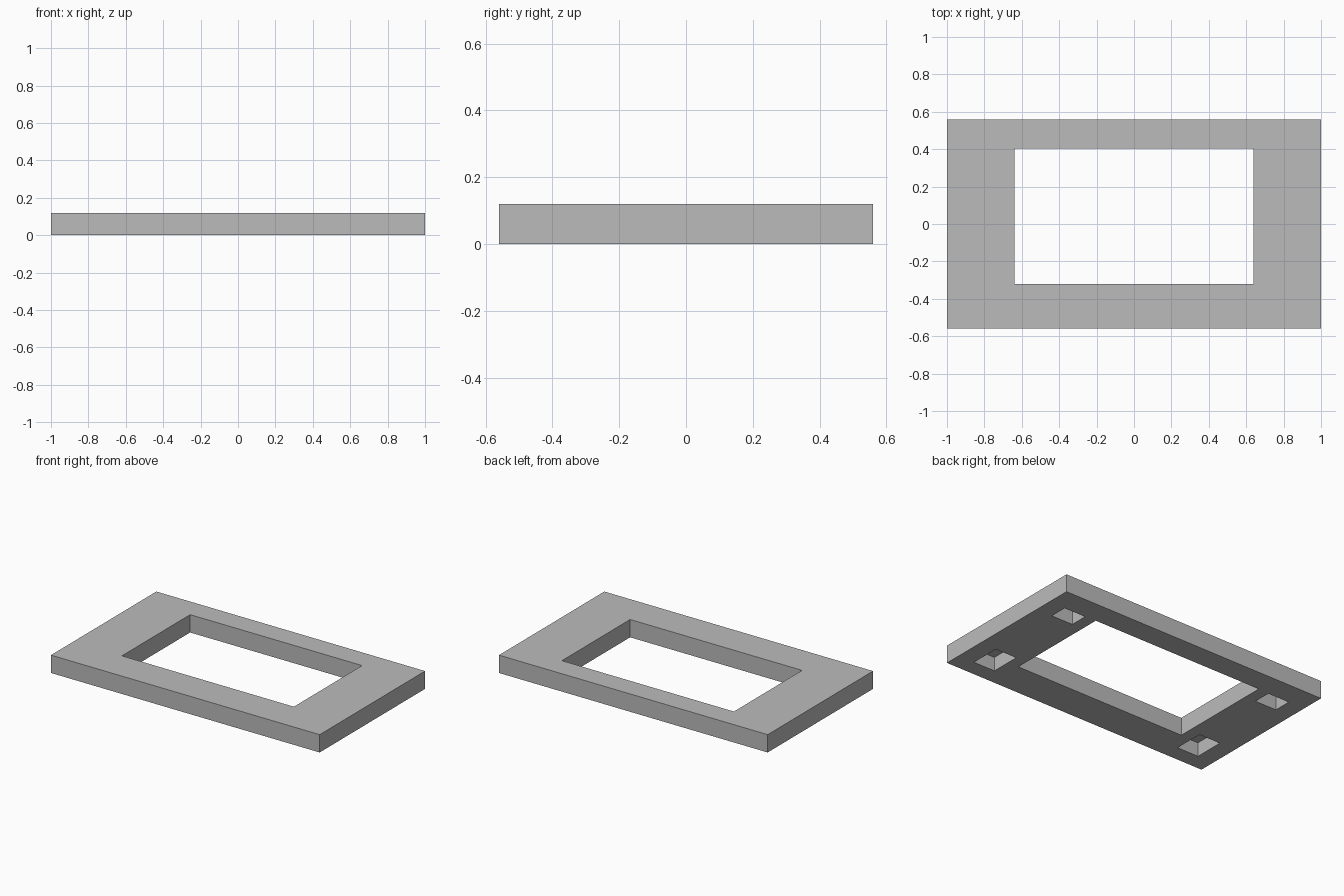
import bpy

cube = bpy.data.objects.get("Cube")
if cube:
    bpy.data.objects.remove(cube, do_unlink=True)

HEIGHT = 0.12
POCKET_DEPTH = 0.093

grey = bpy.data.materials.new("plain grey")
grey.use_nodes = True
colour = (0.5, 0.5, 0.5, 1)
grey.diffuse_color = colour
grey.node_tree.nodes["Principled BSDF"].inputs["Base Color"].default_value = colour


def box(name, x, y, z):
    """Box spanning the given (low, high) ranges."""
    spans = (x, y, z)
    bpy.ops.mesh.primitive_cube_add(size=1, location=[(a + b) / 2 for a, b in spans])
    obj = bpy.context.object
    obj.name = obj.data.name = name
    obj.scale = [b - a for a, b in spans]
    bpy.ops.object.transform_apply(location=True, rotation=False, scale=True)
    obj.data.materials.append(grey)
    return obj


def cut(target, cutter):
    """Subtract the cutter, then discard it."""
    cutter.hide_render = True
    mod = target.modifiers.new("cut", 'BOOLEAN')
    mod.operation = 'DIFFERENCE'
    mod.solver = 'EXACT'
    mod.object = cutter
    bpy.context.view_layer.objects.active = target
    bpy.ops.object.modifier_apply(modifier=mod.name)
    bpy.data.objects.remove(cutter, do_unlink=True)


# Flat slab
frame = box("frame", (-1, 1), (-0.56, 0.56), (0, HEIGHT))

# Window opening, set slightly towards the back
cut(frame, box("opening_cutter", (-0.64, 0.64), (-0.32, 0.405), (-0.1, HEIGHT + 0.1)))

# Blind pockets in the underside: longer at the front, shorter at the back
for x in ((-0.88, -0.72), (0.72, 0.88)):
    for y in ((-0.45, -0.245), (0.28, 0.40)):
        cut(frame, box("pocket_cutter", x, y, (-0.1, POCKET_DEPTH)))
